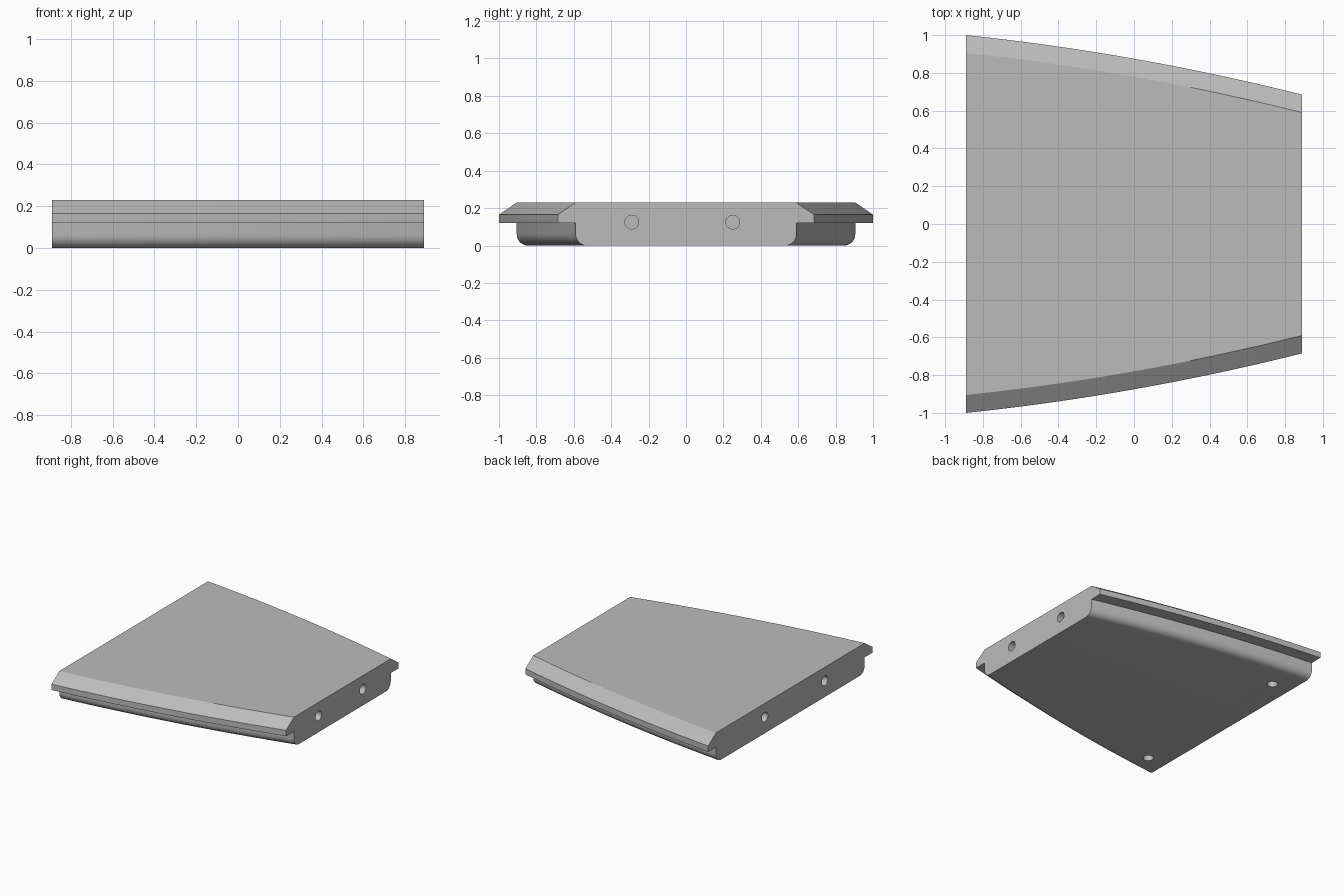
import bpy, bmesh, math
from mathutils import Matrix, Vector

cube = bpy.data.objects.get("Cube")
if cube:
    bpy.data.objects.remove(cube, do_unlink=True)

HALF = 0.89          # half length along x
TOP = 0.23
SEGMENTS = 32
HOLE_R = 0.037

grey = bpy.data.materials.new("plain grey")
grey.use_nodes = True
colour = (0.5, 0.5, 0.5, 1)
grey.diffuse_color = colour
grey.node_tree.nodes["Principled BSDF"].inputs["Base Color"].default_value = colour


def half_width(x):
    """Curved side edge of the panel, narrowing towards +x."""
    return 0.875 - 0.177 * x - 0.041 * x * x


def half_profile():
    """(inset from the edge, height) from the top down to the rounded base."""
    points = [(0.095, TOP), (0, 0.165), (0, 0.12), (0.095, 0.12)]
    r = 0.06
    for i in range(9):
        a = math.pi / 2 * i / 8
        points.append((0.095 + r * (1 - math.cos(a)), r * (1 - math.sin(a))))
    return points


# Panel: the profile swept along x between the two curved sides
profile = half_profile()
bm = bmesh.new()
rings = []
for i in range(SEGMENTS + 1):
    x = HALF * (2 * i / SEGMENTS - 1)
    w = half_width(x)
    section = [(w - d, z) for d, z in profile]
    section += [(-y, z) for y, z in reversed(section)]
    rings.append([bm.verts.new((x, y, z)) for y, z in section])
count = len(rings[0])
for a, b in zip(rings, rings[1:]):
    for j in range(count):
        k = (j + 1) % count
        bm.faces.new((a[j], b[j], b[k], a[k]))
bm.faces.new(rings[0])
bm.faces.new(rings[-1])
bmesh.ops.recalc_face_normals(bm, faces=bm.faces)
mesh = bpy.data.meshes.new("panel")
bm.to_mesh(mesh)
bm.free()
panel = bpy.data.objects.new("panel", mesh)
mesh.materials.append(grey)
bpy.context.collection.objects.link(panel)

# Peg holes: two in each end, two in the underside
holes = [((s * HALF, y, 0.125), (1, 0, 0), 0.3)
         for s, y in ((1, -0.29), (1, 0.25), (-1, -0.42), (-1, 0.31))]
holes += [((-0.735, y, 0), (0, 0, 1), 0.2) for y in (-0.72, 0.65)]

bm = bmesh.new()
for centre, axis, length in holes:
    turn = Vector((0, 0, 1)).rotation_difference(Vector(axis)).to_matrix().to_4x4()
    bmesh.ops.create_cone(bm, cap_ends=True, segments=32, radius1=HOLE_R,
                          radius2=HOLE_R, depth=length,
                          matrix=Matrix.Translation(centre) @ turn)
cut_mesh = bpy.data.meshes.new("hole_cutter")
bm.to_mesh(cut_mesh)
bm.free()
cut_mesh.materials.append(grey)
cutter = bpy.data.objects.new("hole_cutter", cut_mesh)
bpy.context.collection.objects.link(cutter)
cutter.hide_render = True

cut = panel.modifiers.new("holes", 'BOOLEAN')
cut.operation = 'DIFFERENCE'
cut.solver = 'EXACT'
cut.object = cutter

# Apply the cut, drop the helper and shade the rounded edges smooth
bpy.ops.object.select_all(action='DESELECT')
panel.select_set(True)
bpy.context.view_layer.objects.active = panel
bpy.ops.object.modifier_apply(modifier=cut.name)
bpy.data.objects.remove(cutter, do_unlink=True)
bpy.ops.object.shade_smooth_by_angle(angle=math.radians(30))
